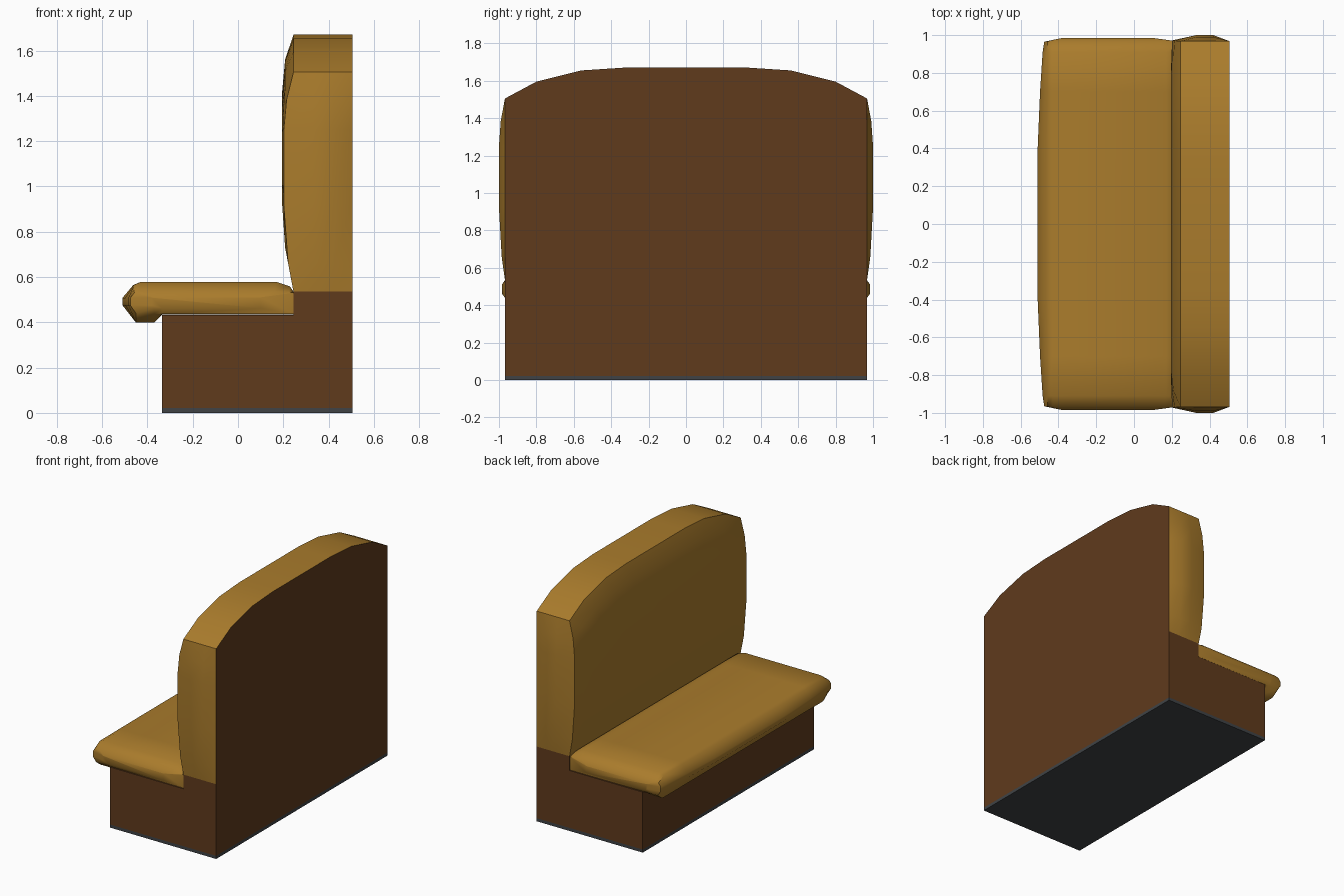
import bpy, bmesh

if "Cube" in bpy.data.objects:
    bpy.data.objects.remove(bpy.data.objects["Cube"])


def material(name, rgb):
    m = bpy.data.materials.new(name)
    m.diffuse_color = (*rgb, 1)
    m.use_nodes = True
    m.node_tree.nodes["Principled BSDF"].inputs["Base Color"].default_value = m.diffuse_color
    return m


LEATHER = material("leather", (0.40, 0.20, 0.025))
WOOD = material("wood", (0.115, 0.043, 0.012))
KICK = material("dark_kick", (0.05, 0.055, 0.06))


def loft(name, rings, mat, cap_start=True, cap_end=True, angle=40):
    """Skin a list of equal-length closed rings."""
    bm = bmesh.new()
    vs = [[bm.verts.new(p) for p in r] for r in rings]
    n = len(rings[0])
    for a, b in zip(vs, vs[1:]):
        for i in range(n):
            j = (i + 1) % n
            bm.faces.new((a[i], a[j], b[j], b[i]))
    if cap_start:
        bm.faces.new(vs[0])
    if cap_end:
        bm.faces.new(vs[-1])
    bmesh.ops.recalc_face_normals(bm, faces=bm.faces)
    me = bpy.data.meshes.new(name)
    bm.to_mesh(me)
    bm.free()
    ob = bpy.data.objects.new(name, me)
    bpy.context.collection.objects.link(ob)
    me.materials.append(mat)
    bpy.ops.object.select_all(action='DESELECT')
    ob.select_set(True)
    bpy.context.view_layer.objects.active = ob
    bpy.ops.object.shade_smooth_by_angle(angle=angle * 3.14159 / 180)
    return ob


def extrude_y(name, profile, half, mat):
    return loft(name, [[(x, y, z) for x, z in profile] for y in (-half, half)], mat)


# kick strip and stepped wooden base
extrude_y("kick_strip", [(-0.335, 0), (0.505, 0), (0.505, 0.022), (-0.335, 0.022)], 0.968, KICK)
extrude_y("wooden_base", [(-0.335, 0.022), (0.505, 0.022), (0.505, 0.535),
                          (0.245, 0.535), (0.245, 0.433), (-0.335, 0.433)], 0.968, WOOD)

# seat cushion: full middle profile blended to a slimmer end profile
MID = [(0.245, 0.434), (0.245, 0.535), (0.23, 0.558), (0.17, 0.578), (-0.43, 0.578), (-0.462, 0.565),
       (-0.51, 0.508), (-0.51, 0.475), (-0.45, 0.398), (-0.37, 0.398), (-0.335, 0.434)]
END = [(0.245, 0.436), (0.245, 0.53), (0.225, 0.533), (0.16, 0.537), (-0.43, 0.537), (-0.458, 0.53),
       (-0.475, 0.508), (-0.475, 0.475), (-0.45, 0.438), (-0.37, 0.436), (-0.335, 0.436)]
TIP = [(0.10 if x > 0 else max(x, -0.38), 0.462 if z < 0.46 else min(z, 0.51)) for x, z in END]


def seat_ring(y, t, front):
    ring = []
    for (mx, mz), (ex, ez) in zip(MID, END):
        x = mx + (ex - mx) * (front if mx < -0.4 else t)
        ring.append((x, y, mz + (ez - mz) * t))
    return ring


side = [(0.965, 1, 1), (0.91, 0, 0.75), (0.70, 0, 0.36), (0.40, 0, 0)]
rings = [[(x, 0.985, z) for x, z in TIP]]
rings += [seat_ring(*s) for s in side]
rings += [[(x, -y, z) for x, y, z in r] for r in reversed(rings)]
loft("seat_cushion", rings, LEATHER)

# backrest outline: y, z and how much the side swells at that point
HALF = [(0.968, 0.535, 0), (0.968, 0.66, 0.55), (0.968, 0.92, 1), (0.968, 1.25, 1), (0.968, 1.385, 0.7),
        (0.968, 1.505, 0), (0.80, 1.595, 0), (0.56, 1.655, 0), (0.33, 1.67, 0)]
OUTLINE = HALF + [(-y, z, b) for y, z, b in reversed(HALF)]


def back_ring(x, swell=0.0, push=0.0, width=1.0, lo=0.535, hi=1.67):
    k = (hi - lo) / (1.67 - 0.535)
    return [(x - push * b, y * width + (swell * b if y > 0 else -swell * b),
             lo + (z - 0.535) * k) for y, z, b in OUTLINE]


# padded backrest
loft("back_cushion", [back_ring(0.505), back_ring(0.42, 0.032), back_ring(0.34, 0.032, 0.01),
                      back_ring(0.245, 0.004, 0.043), back_ring(0.208, 0, 0.01, 0.91, 0.73, 1.56),
                      back_ring(0.195, 0, 0, 0.80, 0.92, 1.42)], LEATHER, cap_start=False)

# arched wooden panel closing the back
me = bpy.data.meshes.new("back_panel")
me.from_pydata(back_ring(0.505), [], [list(range(len(OUTLINE)))])
if me.polygons[0].normal.x < 0:
    me.flip_normals()
me.materials.append(WOOD)
bpy.context.collection.objects.link(bpy.data.objects.new("back_panel", me))
